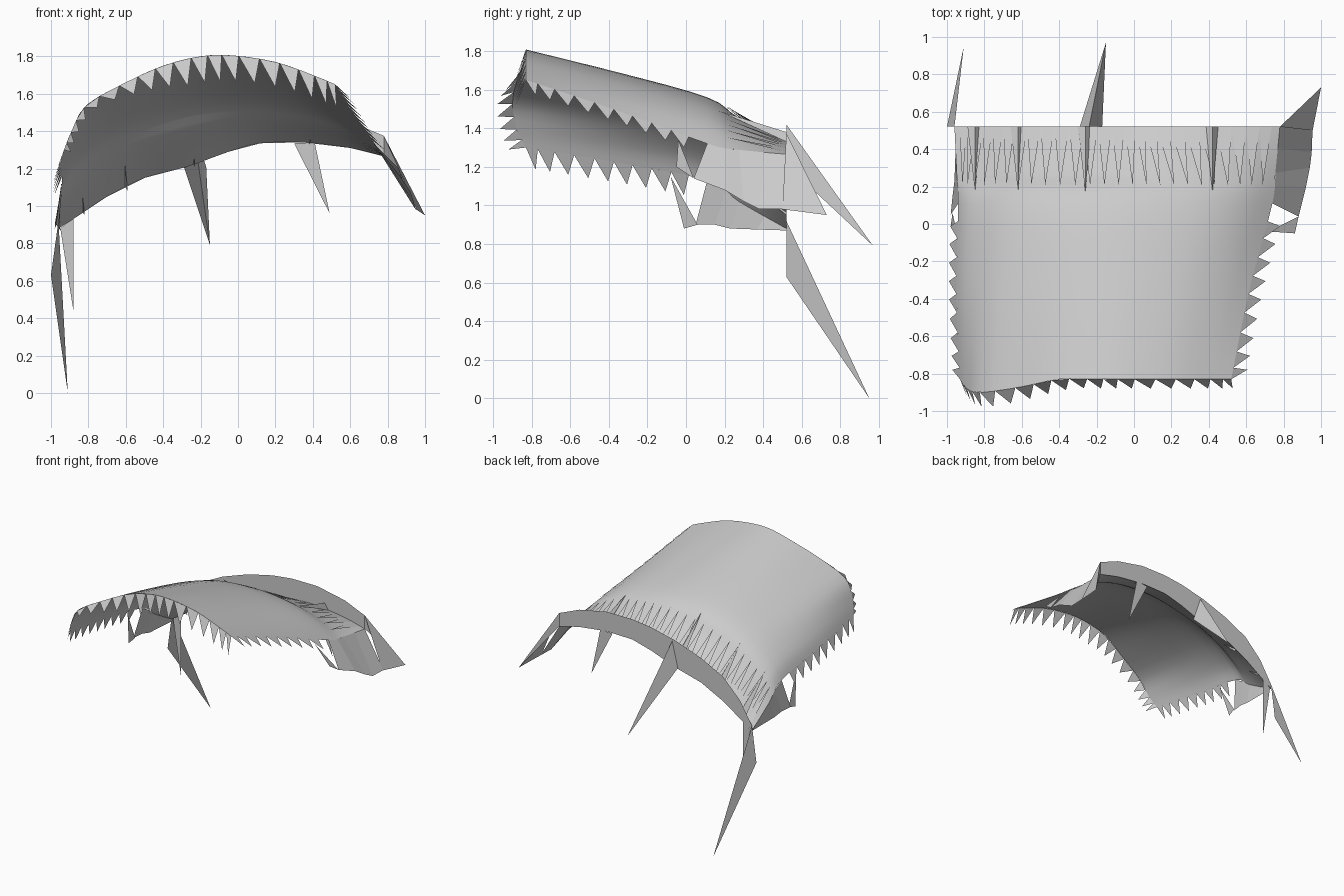
import bpy
from mathutils import Vector as V

cube = bpy.data.objects.get("Cube")
if cube:
    bpy.data.objects.remove(cube)

mat = bpy.data.materials.new("plain grey")
mat.use_nodes = True
GREY = (0.6, 0.6, 0.6, 1)
mat.diffuse_color = GREY
mat.node_tree.nodes["Principled BSDF"].inputs["Base Color"].default_value = GREY


def add(name, verts, faces, smooth=False):
    mesh = bpy.data.meshes.new(name)
    mesh.from_pydata([tuple(v) for v in verts], [], faces)
    mesh.materials.append(mat)
    obj = bpy.data.objects.new(name, mesh)
    bpy.context.collection.objects.link(obj)
    for poly in mesh.polygons:
        poly.use_smooth = smooth


def strip(name, upper, lower):
    """Quad strip between two point rows of equal length."""
    n = len(upper)
    faces = [(i, i + 1, n + i + 1, n + i) for i in range(n - 1)]
    add(name, list(upper) + list(lower), faces)


def spikes(name, triangles):
    verts = [p for tri in triangles for p in tri]
    add(name, verts, [(i, i + 1, i + 2) for i in range(0, len(verts), 3)])


def sample(row, t):
    """Smooth point at t (zero to one) along a row of points."""
    f = t * (len(row) - 1)
    i = min(int(f), len(row) - 2)
    u = f - i
    a, b = row[i], row[i + 1]
    before = row[i - 1] if i else a
    after = row[i + 2] if i + 2 < len(row) else b
    m, n = (b - before) / 2, (after - a) / 2
    return (a * (2 * u**3 - 3 * u**2 + 1) + b * (3 * u**2 - 2 * u**3)
            + m * (u**3 - 2 * u**2 + u) + n * (u**3 - u**2))


def section(y, pairs):
    return [V((x, y, z)) for x, z in pairs]


def fringe(name, row, count, push):
    """Saw teeth along an edge; push(t) gives each tip's offset."""
    tris = []
    for i in range(count):
        a, b = sample(row, i / count), sample(row, (i + 1) / count)
        tris.append((a, b, (a + b) / 2 + V(push((i + 0.5) / count))))
    spikes(name, tris)


# Arched sections of the sheet, front to back
front = section(-0.83, [(-.93, 1.3), (-.89, 1.4), (-.81, 1.54), (-.6, 1.66), (-.4, 1.75),
                        (-.2, 1.8), (-.03, 1.805), (.2, 1.77), (.4, 1.7), (.52, 1.65)])
for point, bulge in zip(front[1:4], (0.05, 0.07, 0.04)):
    point.y -= bulge
fold = section(0.11, [(-.94, 1.13), (-.88, 1.23), (-.72, 1.36), (-.52, 1.46), (-.28, 1.535),
                      (-.05, 1.56), (.18, 1.55), (.4, 1.51), (.59, 1.43), (.74, 1.32)])
back = section(0.52, [(-.96, .88), (-.85, .95), (-.7, 1.05), (-.5, 1.15), (-.27, 1.21),
                      (-.05, 1.29), (.12, 1.335), (.35, 1.34), (.6, 1.31), (.78, 1.265)])
middle = [a.lerp(b, 0.5) + V((-0.015, 0, 0.008)) for a, b in zip(front, fold)]
knee = [a.lerp(b, 0.4) - V((0, 0, 0.01)) for a, b in zip(fold, back)]
stations = [front, middle, fold, knee, back]

# Draped sheet
COLS, ROWS = 27, 16
columns = [[sample(s, i / COLS) for s in stations] for i in range(COLS + 1)]
grid = [[sample(c, j / ROWS) for j in range(ROWS + 1)] for c in columns]
step = ROWS + 1
quads = [(i * step + j, (i + 1) * step + j, (i + 1) * step + j + 1, i * step + j + 1)
         for i in range(COLS) for j in range(ROWS)]
add("draped_sheet", [p for c in grid for p in c], quads, smooth=True)


# Fringes along the three free edges
def front_push(t):
    flare = min(1, max(0, (0.5 - t) * 4))
    return (0.03, -0.05 - 0.03 * flare, -0.14 + 0.11 * flare)


side = ROWS // 2
fringe("front_fringe", [c[0] for c in grid], 19, front_push)
fringe("left_fringe", grid[-1][:side], 9, lambda t: (0.08, 0.02, -0.07))
fringe("right_fringe", grid[0][:side], 9, lambda t: (-0.04, 0.02, -0.11))

# Flat teeth lying forward over the back slope
spikes("back_fringe", [(grid[i][-1], grid[i + 1][-1],
                        (grid[i][10] + grid[i + 1][10]) / 2 + V((0, 0, 0.012)))
                       for i in range(1, COLS - 1)])

# Upright band rising from the back edge of the sheet
top = section(0.52, [(-.96, .92), (-.85, 1.1), (-.7, 1.25), (-.5, 1.35), (-.27, 1.43),
                     (-.05, 1.48), (.12, 1.5), (.35, 1.5), (.6, 1.45), (.78, 1.375)])
strip("back_band", top, back)

# Hanging side flaps
strip("left_flap", grid[-1][side::2],
      [V((.88, .04, 1.14)), V((.92, .2, 1.08)), V((.94, .3, 1.02)), V((.95, .38, .98)),
       V((.955, .51, .98))])
strip("right_flap", grid[0][side::2],
      [V((-.98, .05, .9)), V((-.97, .15, .9)), V((-.96, .23, .88)), V((-.955, .37, .875)),
       V((-.95, .52, .87))])
spikes("flap_tips", [
    (V((.72, -.04, 1.34)), V((.88, .04, 1.14)), V((.86, -.05, 1.2))),
    (V((-.94, -.08, 1.15)), V((-.97, .06, .9)), V((-.98, -.01, .88))),
    (V((.78, .52, 1.375)), V((.955, .5, .98)), V((1, .73, .95))),
    (V((.78, .52, 1.375)), V((.78, .52, 1.265)), V((1, .73, .95))),
])

# Long loose spikes on the back band
spikes("back_spikes", [
    (V((-.96, .52, .92)), V((-1, .52, .63)), V((-.91, .95, 0))),
    (V((-.95, .52, .88)), V((-.88, .52, .94)), V((-.88, .52, .44))),
    (V((-.24, .52, 1.42)), V((-.29, .52, 1.21)), V((-.15, .97, .79))),
    (V((-.24, .52, 1.42)), V((-.17, .52, 1.21)), V((-.15, .97, .79))),
    (V((.3, .52, 1.335)), V((.41, .52, 1.34)), V((.49, .52, .96))),
])

# Narrow folds reaching forward from the band over the sheet
for x, z, tip in ((-.87, .95, 1.23), (-.64, 1.08, 1.39), (-.28, 1.21, 1.53), (.4, 1.33, 1.49)):
    ridge, point = V((x + .02, .52, z + .05)), V((x + .02, .17, tip))
    spikes("forward_fold", [(V((x - .02, .52, z)), ridge, point),
                            (ridge, V((x + .05, .52, z)), point)])
